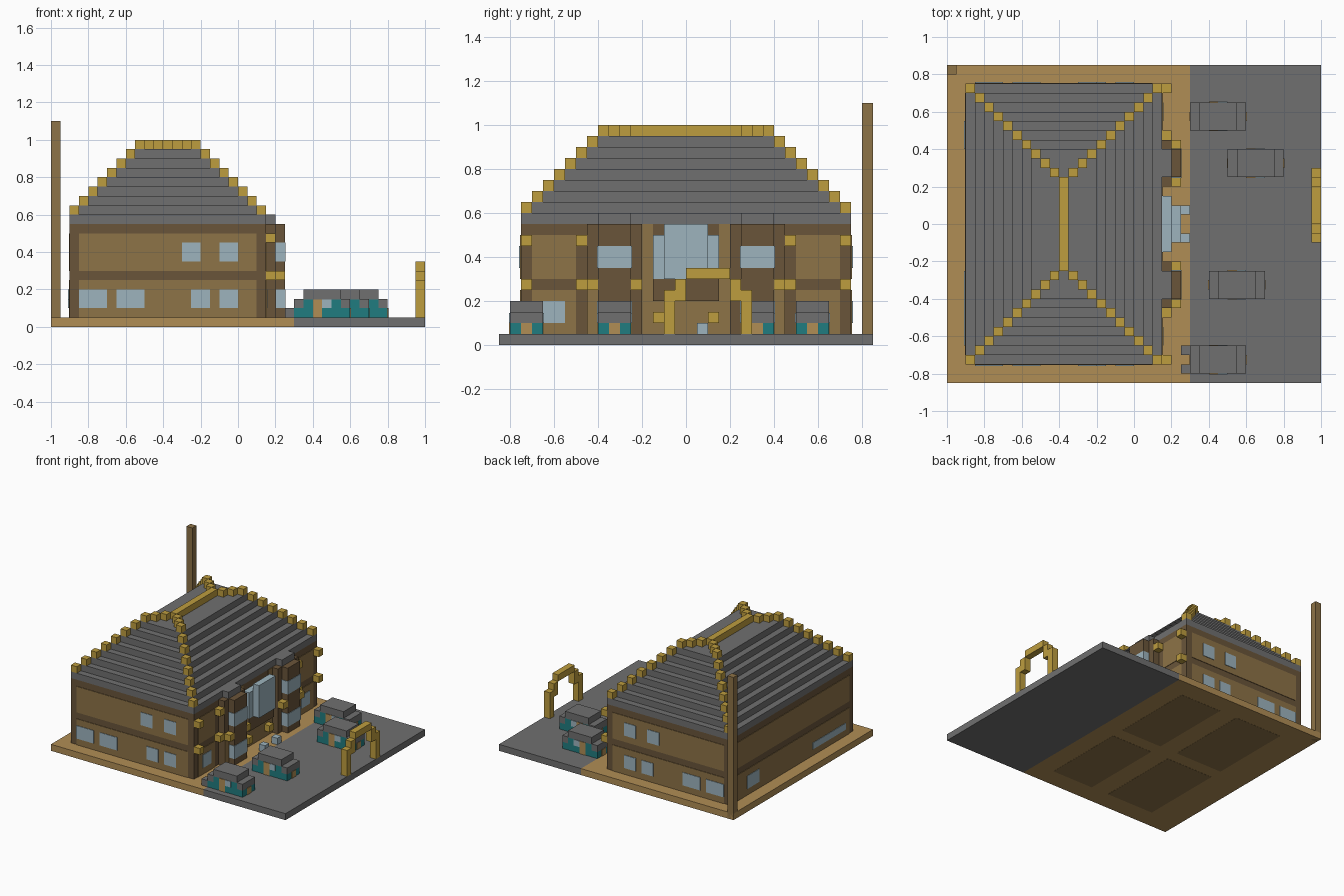
import bpy
import bmesh

CELL = 0.05      # one block of the model
PROUD = 0.08     # thickness of painted plates, in blocks

old = bpy.data.objects.get("Cube")
if old:
    bpy.data.objects.remove(old, do_unlink=True)


def material(name, hex_code):
    mat = bpy.data.materials.new(name)
    srgb = [int(hex_code[i:i + 2], 16) / 255 for i in range(0, 6, 2)]
    colour = [((c + 0.055) / 1.055) ** 2.4 for c in srgb] + [1]
    mat.use_nodes = True
    mat.diffuse_color = colour
    mat.node_tree.nodes["Principled BSDF"].inputs["Base Color"].default_value = colour
    return mat


grey = material("slate grey", "707070")
tan = material("sandy tan", "b08d55")
gold = material("gold trim", "be9d3f")
wood = material("light brown", "8d7347")
dark = material("dark brown", "6a553a")
glass = material("pale blue glass", "9db4be")
teal = material("teal paint", "207c80")


def blocks(name, mat, boxes):
    """One object from boxes given as (x0, x1, y0, y1, z0, z1) in blocks."""
    bm = bmesh.new()
    for x0, x1, y0, y1, z0, z1 in boxes:
        cube = bmesh.ops.create_cube(bm, size=1)["verts"]
        for v in cube:
            v.co = (CELL * (x1 if v.co.x > 0 else x0),
                    CELL * (y1 if v.co.y > 0 else y0),
                    CELL * (z1 if v.co.z > 0 else z0))
    mesh = bpy.data.meshes.new(name)
    bm.to_mesh(mesh)
    bm.free()
    mesh.materials.append(mat)
    obj = bpy.data.objects.new(name, mesh)
    bpy.context.collection.objects.link(obj)
    return obj


def both(boxes):
    """Add the copies mirrored across y."""
    return boxes + [(a, b, -d, -c, e, f) for a, b, c, d, e, f in boxes]


def cube(x, y, z):
    return (x, x + 1, y, y + 1, z, z + 1)


# Ground slab, sand under the house and paving in front of it
blocks("sand_ground", tan, [(-20, 6, -17, 17, 0, 1)])
blocks("paving", grey, [(6, 20, -17, 17, 0, 1)])
rooms = [(-15, -7), (-4, 3)]
blocks("room_floors", wood, both([(a, b, 1, 14, -PROUD / 4, PROUD) for a, b in rooms]))

# Pole on the rear corner
blocks("corner_pole", wood, [(-20, -19, 16, 17, 0, 22)])

# Timber house body with infill panels
left, right, side = -18, 3, 15
blocks("house_body", dark, [(left, right, -side, side, 1, 11)])
floors = [(1, 5), (6, 10)]
blocks("side_panels", wood, both(
    [(left + 1, right - 1, side, side + PROUD, a, b) for a, b in floors]))
blocks("rear_panels", wood,
       [(left - PROUD, left, 1 - side, side - 1, a, b) for a, b in floors])
blocks("front_panels", wood, both(
    [(right, right + PROUD, 10, 14, a, b) for a, b in floors]))

# Windows on the flat walls
lower = [(-17, -14), (-13, -10), (-5, -3), (-2, 0)]
upper = [(-6, -4), (-2, 0)]
out = 2 * PROUD
blocks("side_windows", glass, both(
    [(a, b, side, side + out, 2, 4) for a, b in lower] +
    [(a, b, side, side + out, 7, 9) for a, b in upper]))
blocks("rear_windows", glass, [(left - out, left, 8, 11, 2, 4),
                               (left - out, left, -13, -5, 2, 3)])
blocks("front_windows", glass, both([(right, right + out, 11, 13, 2, 4)]))

# Stepped hip roof with a flat top
steps = 8
blocks("roof_steps", grey,
       [(left + k, right - k, k - side, side - k, 11 + k, 12 + k) for k in range(steps)])

# Gold hip blocks and ridge
hips = []
for k in range(11):
    z = 12 + min(k, steps - 1)
    hips += [cube(left + k, side - 1 - k, z)]
    if k < 10:
        hips += [cube(right - 1 - k, side - 1 - k, z)]
blocks("hip_blocks", gold, both(hips))
blocks("roof_ridge", gold, [(-8, -7, -4, 4, 19, 20)])

# Projecting front bays
blocks("bay_frames", dark, both([(3, 4, 4, 9, 1, 11), (4, 5, 5, 8, 1, 11)]))
blocks("bay_roofs", grey, both([(3, 4, 5, 8, 11, 12)]))
blocks("bay_windows", glass, both(
    [(4, 5 + PROUD, 5 - PROUD, 8 + PROUD, a, a + 2) for a in (2, 7)]))
blocks("bay_side_panels", wood, both([(4, 4 + PROUD, 8, 9, 1, 5)]))

# Gold beam ends on the front
beam_ends = [cube(3, y, z) for y in (9, 14) for z in (5, 9)]
beam_ends += [cube(4, y, 5) for y in (4, 8)]
blocks("beam_ends", gold, both(beam_ends))

# Central entrance
blocks("entrance_posts", wood, both([(3, 3 + PROUD, 3, 4, 1, 11)]))
blocks("entrance_door", wood, [(3, 3 + PROUD, -3, 3, 1, 4)])
blocks("entrance_beam", dark, [(3, 4, -3, 3, 4, 6)])
blocks("entrance_lamps", gold, both([cube(3, 2, 2)]))
blocks("entrance_glass", glass, [(3, 4, -3, 3, 6, 10), (4, 5, -2, 2, 6, 11)])
blocks("entrance_bollards", glass, both([cube(5, 1, 1)]))

# Gold gate at the edge of the paving
blocks("gate_arch", gold, [(19, 20, -2, -1, 1, 5), (19, 20, 5, 6, 1, 5),
                           (19, 20, -1, 0, 4, 6), (19, 20, 4, 5, 4, 6),
                           (19, 20, 0, 4, 6, 7)])


# Parked vehicles
def vehicle(name, x, y):
    end = x + 6
    blocks(name + "_body", teal, [(x, end, y, y + 3, 1, 2),
                                  (x + 1, end - 1, y, y + 3, 2, 3 - PROUD)])
    blocks(name + "_roof", grey, [(x + 1, end - 1, y, y + 3, 3 - PROUD, 4),
                                  (x, x + 1, y, y + 3, 2, 3),
                                  (end - 1, end, y, y + 3, 2, 3)])
    lo, hi = y - PROUD, y + 3 + PROUD
    blocks(name + "_doors", tan, [(x + 2, x + 3, lo, hi, 1, 3 - PROUD)])
    blocks(name + "_windows", glass, [(x + 3, x + 4, lo, hi, 2, 3 - PROUD)])
    blocks(name + "_lamps", tan, [(x - PROUD, end + PROUD, y + 1, y + 2, 1, 2)])


spots = [(6, 10), (10, 5), (8, -8), (6, -16)]
for i, (x, y) in enumerate(spots):
    vehicle("vehicle_" + "abcd"[i], x, y)
blocks("vehicle_bumper", grey, [cube(5, -14, 1), cube(5, -16, 1)])
